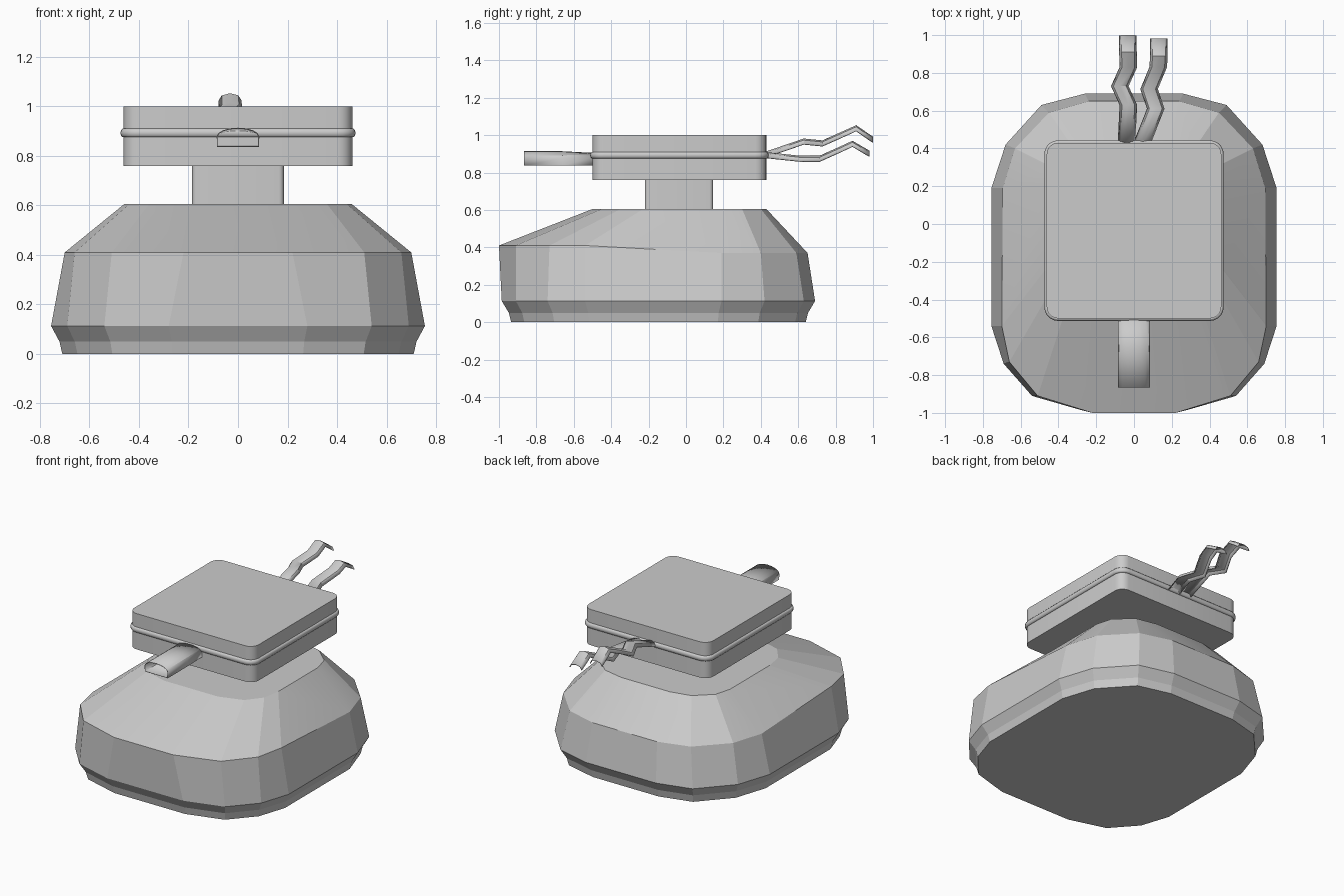
import bpy, bmesh, math

if "Cube" in bpy.data.objects:
    bpy.data.objects.remove(bpy.data.objects["Cube"])


def loft(name, rings, closed=True, loop=False, caps=True, angle=30, wall=0):
    """Skin a list of equal-length point rings into one object."""
    bm = bmesh.new()
    vs = [[bm.verts.new(p) for p in ring] for ring in rings]
    n = len(vs[0])
    pairs = list(zip(vs, vs[1:])) + ([(vs[-1], vs[0])] if loop else [])
    for a, b in pairs:
        for i in range(n if closed else n - 1):
            j = (i + 1) % n
            bm.faces.new((a[i], a[j], b[j], b[i]))
    if caps:
        bm.faces.new(vs[0])
        bm.faces.new(vs[-1])
    bmesh.ops.recalc_face_normals(bm, faces=bm.faces)
    me = bpy.data.meshes.new(name)
    bm.to_mesh(me)
    bm.free()
    ob = bpy.data.objects.new(name, me)
    bpy.context.collection.objects.link(ob)
    if wall:
        mod = ob.modifiers.new("wall", 'SOLIDIFY')
        mod.thickness = wall
        mod.offset = 0
    bpy.ops.object.select_all(action='DESELECT')
    ob.select_set(True)
    bpy.context.view_layer.objects.active = ob
    bpy.ops.object.shade_smooth_by_angle(angle=math.radians(angle))
    return ob


def mirrored(half):
    """Right-hand points (back to front) completed with their mirror image."""
    return half + [(-p[0],) + tuple(p[1:]) for p in reversed(half)]


def rounded_rect(hx, y0, y1, r, z, grow=0, n=5):
    pts = []
    for k, (cx, cy) in enumerate([(hx - r, y1 - r), (r - hx, y1 - r),
                                  (r - hx, y0 + r), (hx - r, y0 + r)]):
        for i in range(n + 1):
            a = math.pi / 2 * (k + i / n)
            pts.append((cx + (r + grow) * math.cos(a), cy + (r + grow) * math.sin(a), z))
    return pts


# Faceted base: foot, widest line, sloping shoulder, top
wide = [(.26, .69), (.49, .63), (.68, .42), (.755, .19),
        (.755, -.54), (.69, -.74), (.54, -.91), (.28, -.985)]
shoulder = [(.24, .65, .37), (.45, .59, .37), (.63, .40, .37), (.695, .19, .37),
            (.70, -.54, .41), (.66, -.73, .41), (.51, -.91, .41), (.22, -1.0, .41)]
top = [(.18, .43, .605), (.32, .40, .605), (.43, .30, .605), (.46, .19, .605),
       (.46, -.23, .605), (.44, -.35, .605), (.36, -.45, .605), (.20, -.50, .605)]


def foot(sx, sy, z):
    return mirrored([(x * sx, -.147 + (y + .147) * sy, z) for x, y in wide])


loft("base", [foot(.94, .94, 0), foot(.955, .955, .05), foot(1, 1, .113),
              mirrored(shoulder), mirrored(top)], angle=12)

# Neck and square head
loft("neck", [rounded_rect(.185, -.22, .145, .02, z) for z in (.59, .77)])
loft("head", [rounded_rect(.462, -.50, .43, .06, z) for z in (.76, 1.0)])

# Round bead running around the head
loft("head_bead", [rounded_rect(.462, -.50, .43, .06, .893 + .018 * math.sin(a), .001 + .012 * math.cos(a))
                   for a in [math.tau * i / 10 for i in range(10)]], loop=True, caps=False, angle=50)


# Open D-shaped front handle, flattening where it meets the head
def d_section(y, w, z0, z1, crown):
    arch = [(w * math.cos(math.pi * i / 8), y, z1 + crown * math.sin(math.pi * i / 8)) for i in range(9)]
    return [(w, y, z0)] + arch + [(-w, y, z0)]


loft("front_handle", [d_section(-.866, .084, .838, .878, .034), d_section(-.66, .084, .838, .878, .034),
                      d_section(-.49, .082, .84, .885, .018)], caps=False, wall=.004)


# Two bent straps trailing from the back, arched in section
def strap(name, path):
    arch = [(-.044, -.014), (-.032, .006), (0, .014), (.032, .006), (.044, -.014)]
    loft(name, [[(x + u, y, z + v) for u, v in arch] for x, y, z in path],
         closed=False, caps=False, angle=35, wall=.006)


strap("back_strap_upper", [(-.04, .42, .893), (-.03, .63, .965), (-.075, .73, .955),
                           (-.03, .83, 1.0), (-.032, .91, 1.036), (-.032, .998, .975)])
strap("back_strap_lower", [(.04, .42, .893), (.115, .61, .873), (.08, .715, .873),
                           (.128, .83, .925), (.132, .89, .953), (.132, .98, .90)])
